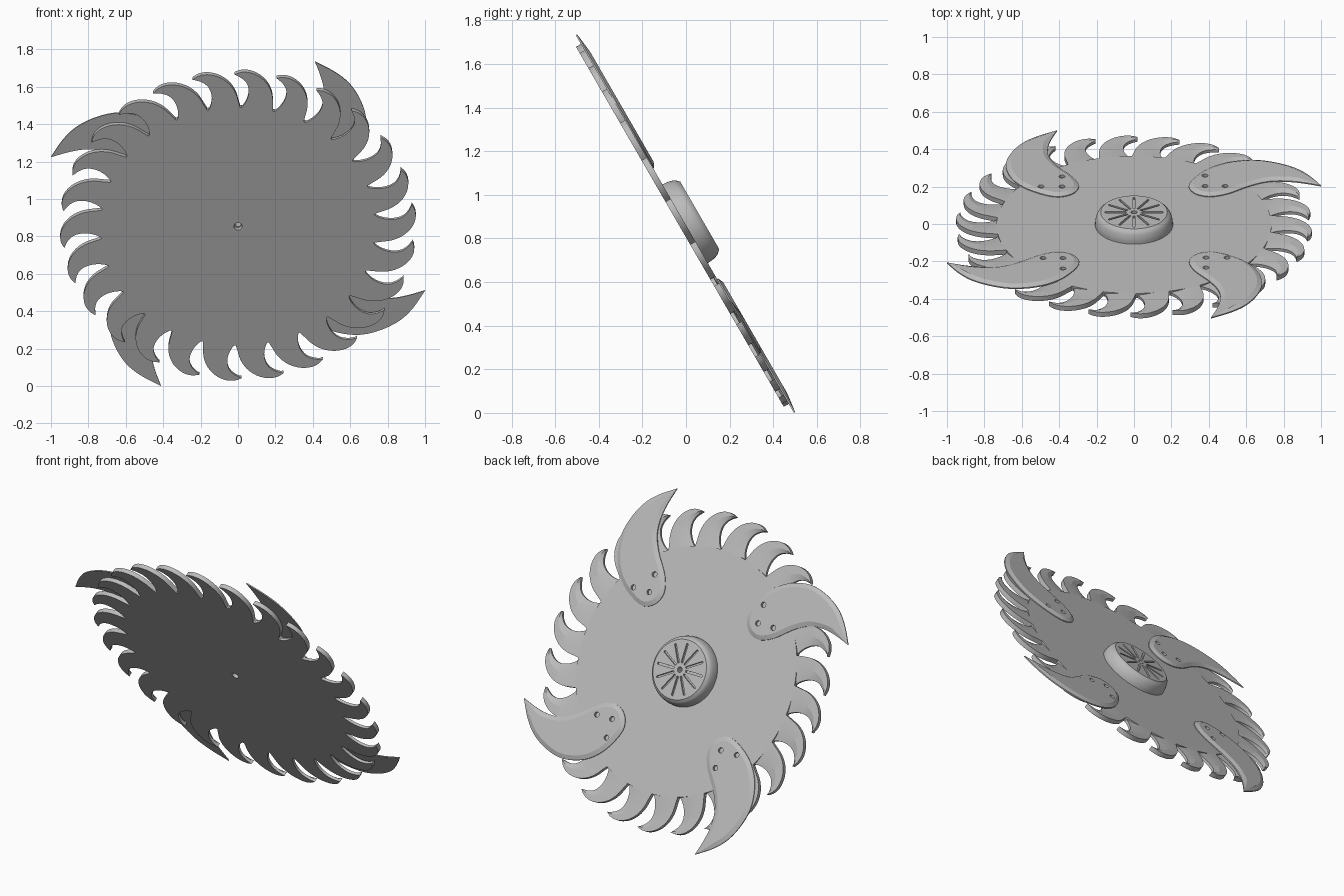
import bpy, bmesh
from math import sin, cos, pi, radians
from mathutils import Matrix, Vector

cube = bpy.data.objects.get("Cube")
if cube:
    bpy.data.objects.remove(cube, do_unlink=True)

steel = bpy.data.materials.new("plain grey steel")
steel.use_nodes = True
grey = (0.5, 0.5, 0.5, 1)
steel.diffuse_color = grey
steel.node_tree.nodes["Principled BSDF"].inputs["Base Color"].default_value = grey

# The wheel leans: local x/y lie in the disc, height points out of its back
FRAME = Matrix.Translation((0, -0.028, 0.853)) @ Matrix.Rotation(radians(120), 4, 'X')
THICK = 0.028
TEETH = 26


def make(name, bm, smooth=None):
    """Turn a bmesh (z = height off the front face) into a placed object."""
    bmesh.ops.scale(bm, vec=(1, 1, -1), verts=bm.verts)
    bmesh.ops.recalc_face_normals(bm, faces=bm.faces)
    me = bpy.data.meshes.new(name)
    bm.to_mesh(me)
    bm.free()
    me.materials.append(steel)
    ob = bpy.data.objects.new(name, me)
    bpy.context.collection.objects.link(ob)
    ob.matrix_world = FRAME
    if smooth:
        shade(ob, smooth)
    return ob


def shade(ob, angle):
    bpy.ops.object.select_all(action='DESELECT')
    ob.select_set(True)
    bpy.context.view_layer.objects.active = ob
    bpy.ops.object.shade_smooth_by_angle(angle=radians(angle))


def cut(ob, cutter):
    """Apply a boolean cut and drop the cutter."""
    cutter.hide_render = True
    bpy.context.view_layer.objects.active = ob
    mod = ob.modifiers.new("cut", 'BOOLEAN')
    mod.operation = 'DIFFERENCE'
    mod.solver = 'EXACT'
    mod.object = cutter
    bpy.context.view_layer.update()
    bpy.ops.object.modifier_apply(modifier=mod.name)
    bpy.data.objects.remove(cutter, do_unlink=True)


def spline(pts, steps):
    """Catmull-Rom curve through an open row of points."""
    p = [Vector(q) for q in pts]
    p = [2 * p[0] - p[1]] + p + [2 * p[-1] - p[-2]]
    out = []
    for a, b, c, d in zip(p, p[1:], p[2:], p[3:]):
        for i in range(steps):
            t = i / steps
            out.append(0.5 * (2 * b + (c - a) * t + (2 * a - 5 * b + 4 * c - d) * t * t
                              + (3 * b - a - 3 * c + d) * t ** 3))
    return out + [p[-2]]


def lathe(profile, segs):
    """Closed radius/height profile turned round the axle."""
    bm = bmesh.new()
    rings = [[bm.verts.new((r * cos(2 * pi * i / segs), r * sin(2 * pi * i / segs), h))
              for i in range(segs)] for r, h in profile]
    for a, b in zip(rings, rings[1:] + rings[:1]):
        for i in range(segs):
            j = (i + 1) % segs
            bm.faces.new((a[i], a[j], b[j], b[i]))
    return bm


def prism(bm, outline, low, high):
    bottom, top = [[bm.verts.new((x, y, h)) for x, y in outline] for h in (low, high)]
    bm.faces.new(bottom)
    bm.faces.new(top)
    for i in range(len(top)):
        bm.faces.new((bottom[i - 1], bottom[i], top[i], top[i - 1]))


def polar(angle, r):
    return Vector((r * cos(radians(angle)), r * sin(radians(angle))))


# Disc with axle hole
make("disc", lathe([(0.022, 0), (0.735, 0), (0.735, THICK), (0.022, THICK)], TEETH * 4), 30)

# Hooked rim teeth: outer and inner edges as (degrees, radius) from root to tip
outer = spline([(-13.6, .733), (-12.8, .77), (-11.7, .825), (-9.6, .88),
                (-6.5, .925), (-3, .95), (0, .952), (2.4, .938)], 3)
inner = spline([(-.2, .733), (-1.2, .75), (-2.2, .78), (-2.7, .815),
                (-2.6, .85), (-1.8, .885), (0, .915), (2.4, .938)], 3)
bm = bmesh.new()
for k in range(TEETH):
    turn = 88.8 + k * 360 / TEETH
    rows = []
    for (ao, ro), (ai, ri) in zip(outer, inner):
        o, i = polar(ao + turn, ro), polar(ai + turn, ri)
        ridge = o.lerp(i, 0.5)
        corners = [(o, 0), (o, THICK), (ridge, THICK), (i, THICK - 0.011), (i, 0)]
        rows.append([bm.verts.new((p.x, p.y, h)) for p, h in corners])
    for a, b in zip(rows, rows[1:]):
        for n in range(5):
            m = (n + 1) % 5
            bm.faces.new((a[n], a[m], b[m], b[n]))
    bm.faces.new(rows[0])
    bm.faces.new(rows[-1])
bmesh.ops.remove_doubles(bm, verts=bm.verts, dist=0.00005)
make("rim_teeth", bm, 11)

# Four large claws bolted on the back, with chamfered edges
TIP = Vector((.412, 1.0))
claw = spline([TIP, (.52, .935), (.60, .86), (.66, .75), (.685, .63), (.655, .49),
               (.57, .375), (.43, .295), (.335, .32), (.295, .40), (.325, .50),
               (.41, .62), (.455, .72), (.46, .82), (.442, .91), TIP], 4)[:-1]
holes = [(.385, .38), (.497, .38), (.385, .487)]
BASE, RIM, TOP, CHAMFER = THICK - 0.002, 0.033, 0.045, 0.026
for q, side in enumerate(("upper_left", "upper_right", "lower_right", "lower_left")):
    spin = Matrix.Rotation(-q * pi / 2, 4, 'Z')
    bm = bmesh.new()
    rings = [[], [], []]
    for i, p in enumerate(claw):
        along = claw[(i + 1) % len(claw)] - claw[i - 1]
        inward = Vector((along.y, -along.x)).normalized()
        off = min(CHAMFER, 0.18 * (p - TIP).length)
        s = p + inward * off
        top = RIM + (TOP - RIM) * off / CHAMFER
        for ring, (v, h) in zip(rings, ((p, BASE), (p, RIM), (s, top))):
            ring.append(bm.verts.new((v.x, v.y, h)))
    bm.faces.new(rings[0])
    bm.faces.new(rings[2])
    for a, b in zip(rings, rings[1:]):
        for i in range(len(claw)):
            bm.faces.new((a[i - 1], a[i], b[i], b[i - 1]))
    bmesh.ops.transform(bm, matrix=spin, verts=bm.verts)
    ob = make("claw_" + side, bm)

    # Bolt holes
    bm = bmesh.new()
    for hx, hy in holes:
        prism(bm, [Vector((hx, hy)) + polar(a * 22.5, 0.016) for a in range(16)], 0.01, 0.08)
    bmesh.ops.transform(bm, matrix=spin, verts=bm.verts)
    cut(ob, make("bolt_hole_cutter", bm))
    shade(ob, 20)

# Domed hub with radial slots in its flat cap
side = spline([(.208, THICK), (.206, .055), (.196, .086), (.178, .105)], 4)
hub = make("hub", lathe([(.016, THICK - 0.002), (.208, THICK - 0.002)]
                        + [tuple(p) for p in side] + [(.016, .105)], 64))
bm = bmesh.new()
for k in range(12):
    slot = [polar(90 + a * 30, .006) + Vector((.045, 0)) for a in range(7)]
    slot += [polar(-90 + a * 30, .006) + Vector((.152, 0)) for a in range(7)]
    rot = Matrix.Rotation(k * pi / 6, 2)
    prism(bm, [rot @ p for p in slot], .092, .13)
cut(hub, make("slot_cutter", bm))
shade(hub, 25)
